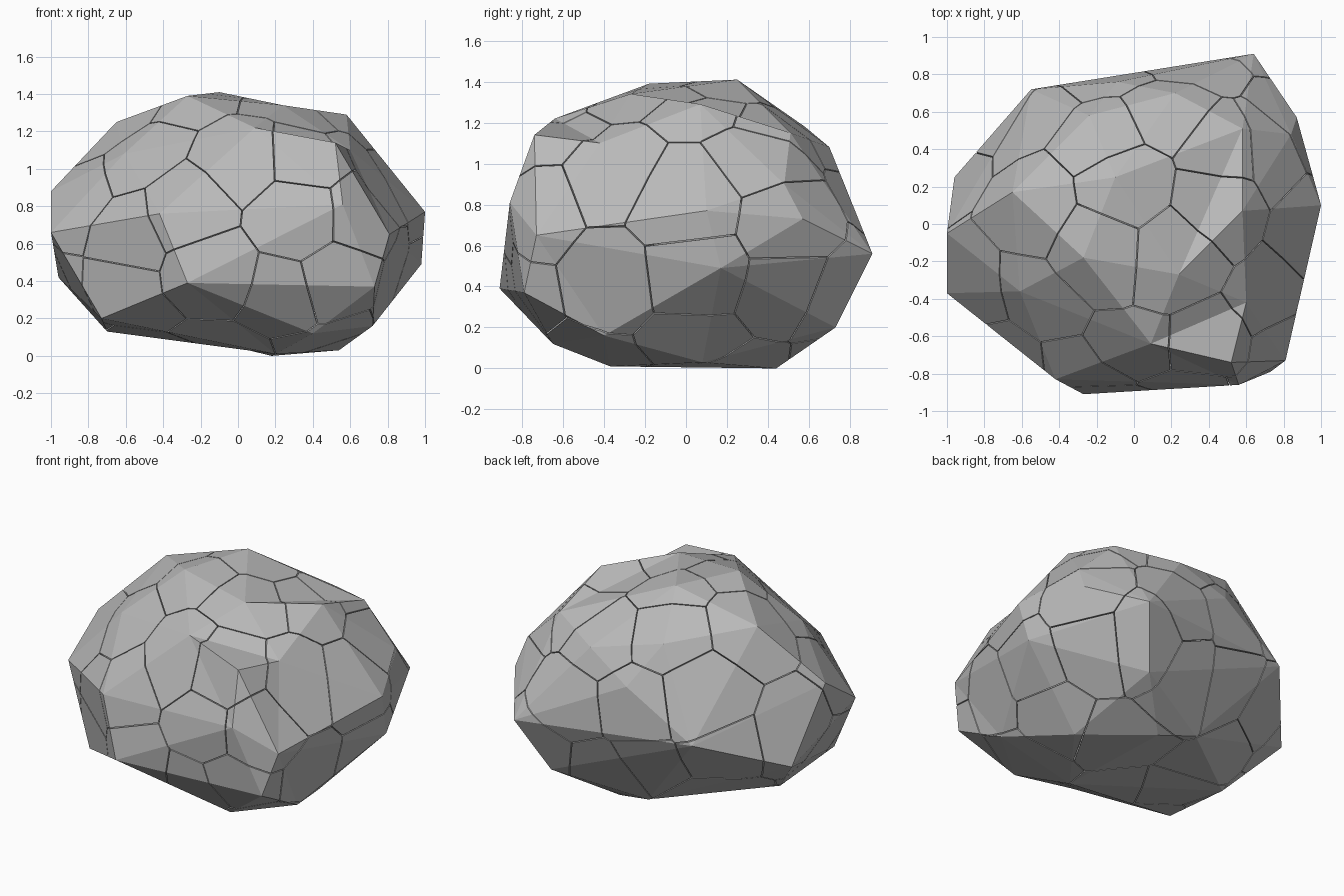
import bpy, bmesh, math
from mathutils import Vector
from mathutils.bvhtree import BVHTree

cube = bpy.data.objects.get("Cube")
if cube:
    bpy.data.objects.remove(cube, do_unlink=True)

CENTRE = Vector((0, 0, 0.7))
GAP = 0.003       # half the crack width
SPACING = 0.36    # least distance between chunk centres

stone = bpy.data.materials.new("grey_stone")
stone.use_nodes = True
colour = (0.49, 0.49, 0.49, 1)
stone.diffuse_color = colour
stone.node_tree.nodes["Principled BSDF"].inputs["Base Color"].default_value = colour

# Corners of the boulder
CORNERS = [
    (-.27, -.91, .39), (.73, -.79, .37), (.81, -.73, .65), (.56, -.86, .81),
    (.52, -.74, 1.14), (.6, -.42, 1.1), (.09, -.64, 1.22), (.24, -.27, 1.34),
    (.58, .07, 1.29), (.58, .51, 1.15), (.22, .7, 1.08), (-.24, .58, 1.18),
    (-.1, .25, 1.41), (-.27, -.18, 1.39), (-.42, -.83, .76), (-1, -.37, .66),
    (-1, -.05, .88), (-.96, .25, .42), (-.73, -.53, .2), (-.7, 0, .13),
    (.4, -.65, .12), (.72, -.4, .16), (.2, -.37, .01), (.18, .44, 0),
    (.54, .08, .03), (.49, .73, .2), (.64, .91, .56), (-.55, .72, .63),
    (-.65, .17, 1.25), (-.61, -.36, 1.08), (.87, .57, .73), (.84, .48, .9),
    (1, .1, .77), (.98, .17, .49), (-.07, .5, .06), (-.09, .76, .92)]

# Valley edges of the shallow hollows, as pairs of corners
VALLEYS = [(9, 12), (7, 9), (5, 6)]

# Chunk centres on three sides, as positions across each side
FRONT = [(-.3, .8), (.02, 1.05), (.36, .74), (-.15, .38), (-.55, 1.05), (-.6, .62),
         (-.62, .32), (.25, .3), (.58, .38), (.7, .75), (.42, 1.08), (-.9, .8)]
SIDE = [(0, .82), (.05, .42), (-.4, .4), (.5, .42), (.55, .72), (.4, 1), (0, .14), (-.4, .92)]
TOP = [(-.05, .22), (.47, .12), (.22, -.17), (-.2, -.15), (-.6, .12),
       (-.2, .5), (.2, .62), (.5, .43)]


def crease(bm, pair):
    """Turn the edge that crosses between two corners so that it joins them."""
    for edge in bm.edges:
        facing = {v for f in edge.link_faces for v in f.verts} - set(edge.verts)
        if facing == pair:
            bmesh.ops.rotate_edges(bm, edges=[edge])
            return


def boulder_shell():
    """Skin the corners by a hull around a near-sphere, then move them into place,
    which keeps the shallow hollows."""
    bm = bmesh.new()
    verts = []
    for corner in CORNERS:
        offset = Vector(corner) - CENTRE
        offset.z *= 1.35
        verts.append(bm.verts.new(offset.normalized() * offset.length ** 0.12))
    bmesh.ops.convex_hull(bm, input=verts)
    for vert, corner in zip(verts, CORNERS):
        vert.co = corner
    for a, b in VALLEYS:
        crease(bm, {verts[a], verts[b]})
    loose = [v for v in bm.verts if not v.link_faces]
    bmesh.ops.delete(bm, geom=loose, context='VERTS')
    bmesh.ops.recalc_face_normals(bm, faces=bm.faces[:])
    return bm


def chunk_centres(shell):
    """Project the listed centres on the surface and fill the rest evenly."""
    tree = BVHTree.FromBMesh(shell)
    rays = [(Vector((x, -3, z)), Vector((0, 1, 0))) for x, z in FRONT]
    rays += [(Vector((3, y, z)), Vector((-1, 0, 0))) for y, z in SIDE]
    rays += [(Vector((x, y, 3)), Vector((0, 0, -1))) for x, y in TOP]
    listed = len(rays)
    count = 90
    for i in range(count):
        h = 1 - (2 * i + 1) / count
        r = math.sqrt(1 - h * h)
        angle = i * math.pi * (3 - math.sqrt(5))
        out = Vector((r * math.cos(angle), r * math.sin(angle), h))
        rays.append((CENTRE + out * 3, -out))
    centres = []
    for i, (start, direction) in enumerate(rays):
        hit = tree.ray_cast(start, direction)[0]
        if hit is None:
            continue
        least = 0.12 if i < listed else SPACING
        if all((hit - c).length > least for c in centres):
            centres.append(hit)
    return [CENTRE + (c - CENTRE) * 0.9 for c in centres]


def cut_chunk(shell, centre, others):
    """Keep the part of the boulder nearest to one centre, less the crack."""
    bm = shell.copy()
    for other in sorted(others, key=lambda o: (o - centre).length):
        normal = (other - centre).normalized()
        cut = bmesh.ops.bisect_plane(
            bm, geom=bm.verts[:] + bm.edges[:] + bm.faces[:], dist=1e-5,
            plane_co=(centre + other) / 2 - normal * GAP, plane_no=normal,
            clear_outer=True)
        rim = [g for g in cut["geom_cut"]
               if isinstance(g, bmesh.types.BMEdge) and g.is_boundary]
        if rim:
            bmesh.ops.edgeloop_fill(bm, edges=rim)
    bmesh.ops.recalc_face_normals(bm, faces=bm.faces[:])
    return bm


# Split the boulder into tightly fitting chunks
shell = boulder_shell()
centres = chunk_centres(shell)
for number, centre in enumerate(centres, 1):
    bm = cut_chunk(shell, centre, [c for c in centres if c is not centre])
    if bm.faces:
        mesh = bpy.data.meshes.new(f"rock_chunk_{number}")
        bm.to_mesh(mesh)
        mesh.materials.append(stone)
        chunk = bpy.data.objects.new(f"rock_chunk_{number}", mesh)
        bpy.context.collection.objects.link(chunk)
    bm.free()
shell.free()
